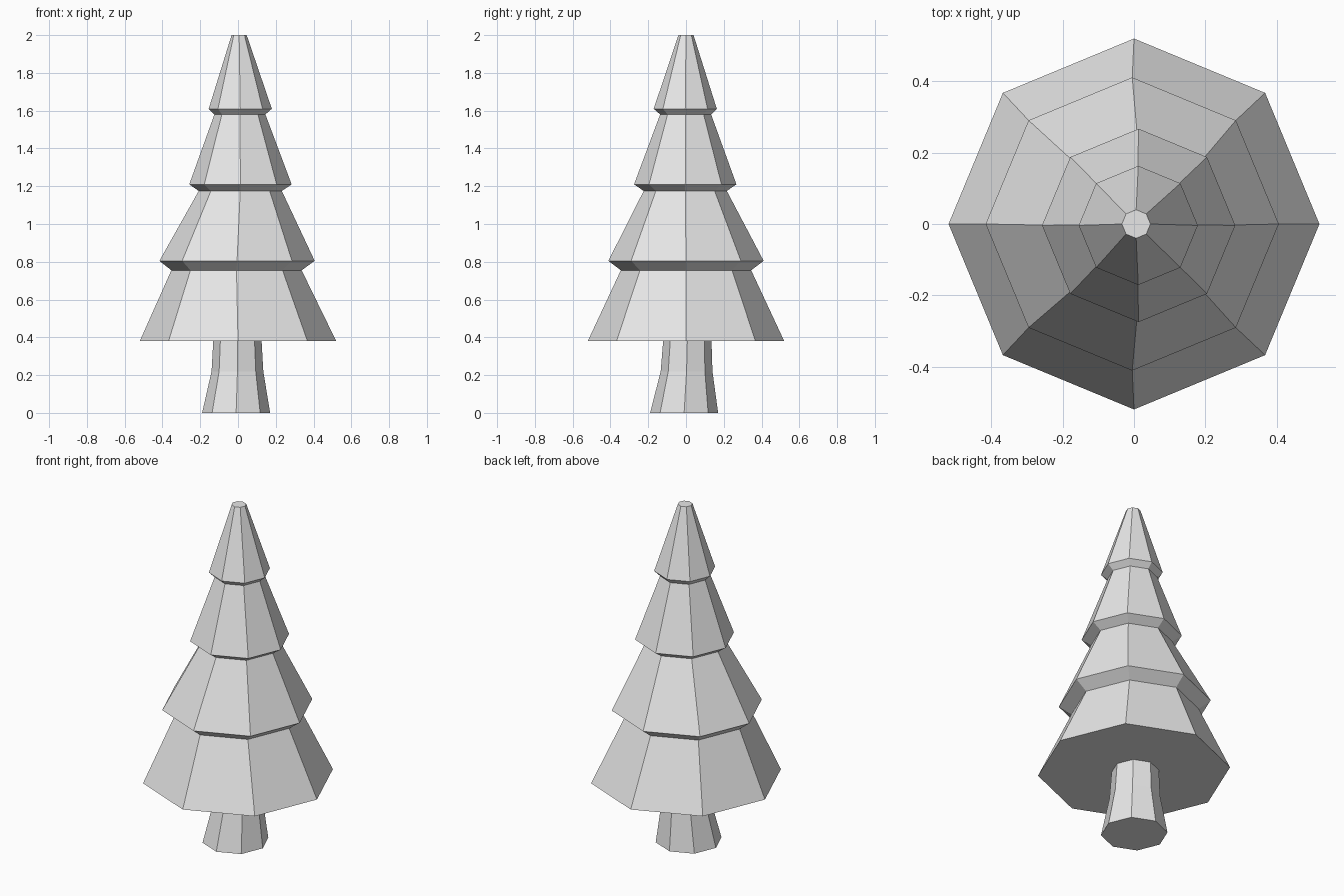
import bpy
import bmesh
from math import cos, sin, tau

SIDES = 8

cube = bpy.data.objects.get("Cube")
if cube:
    bpy.data.objects.remove(cube, do_unlink=True)

grey = bpy.data.materials.new("plain grey")
grey.use_nodes = True
colour = (0.8, 0.8, 0.8, 1)
grey.diffuse_color = colour
grey.node_tree.nodes["Principled BSDF"].inputs["Base Color"].default_value = colour


def loft(name, rings):
    """Skin octagonal rings given as (height, radius, centre x, centre y)."""
    bm = bmesh.new()
    loops = []
    for z, r, cx, cy in rings:
        angles = [tau * i / SIDES for i in range(SIDES)]
        loops.append([bm.verts.new((cx + r * cos(a), cy + r * sin(a), z)) for a in angles])
    for low, high in zip(loops, loops[1:]):
        for i in range(SIDES):
            j = (i + 1) % SIDES
            bm.faces.new((low[i], low[j], high[j], high[i]))
    bm.faces.new(loops[0][::-1])
    bm.faces.new(loops[-1])
    mesh = bpy.data.meshes.new(name)
    bm.to_mesh(mesh)
    bm.free()
    mesh.materials.append(grey)
    obj = bpy.data.objects.new(name, mesh)
    bpy.context.collection.objects.link(obj)
    return obj


# Trunk, flared and leaning slightly at the foot
loft("trunk", [
    (0, 0.18, -0.01, -0.01),
    (0.22, 0.137, -0.003, 0.003),
    (0.38, 0.128, -0.003, 0.007),
])

# Four stacked tiers of foliage with undercut rims and a blunt tip
loft("foliage", [
    (0.38, 0.52, 0, 0),
    (0.755, 0.345, -0.008, 0),
    (0.805, 0.411, -0.005, 0),
    (1.175, 0.22, 0.012, -0.004),
    (1.21, 0.271, 0.013, -0.004),
    (1.58, 0.135, 0.01, -0.002),
    (1.61, 0.167, 0.012, -0.004),
    (2, 0.04, 0.006, 0),
])
